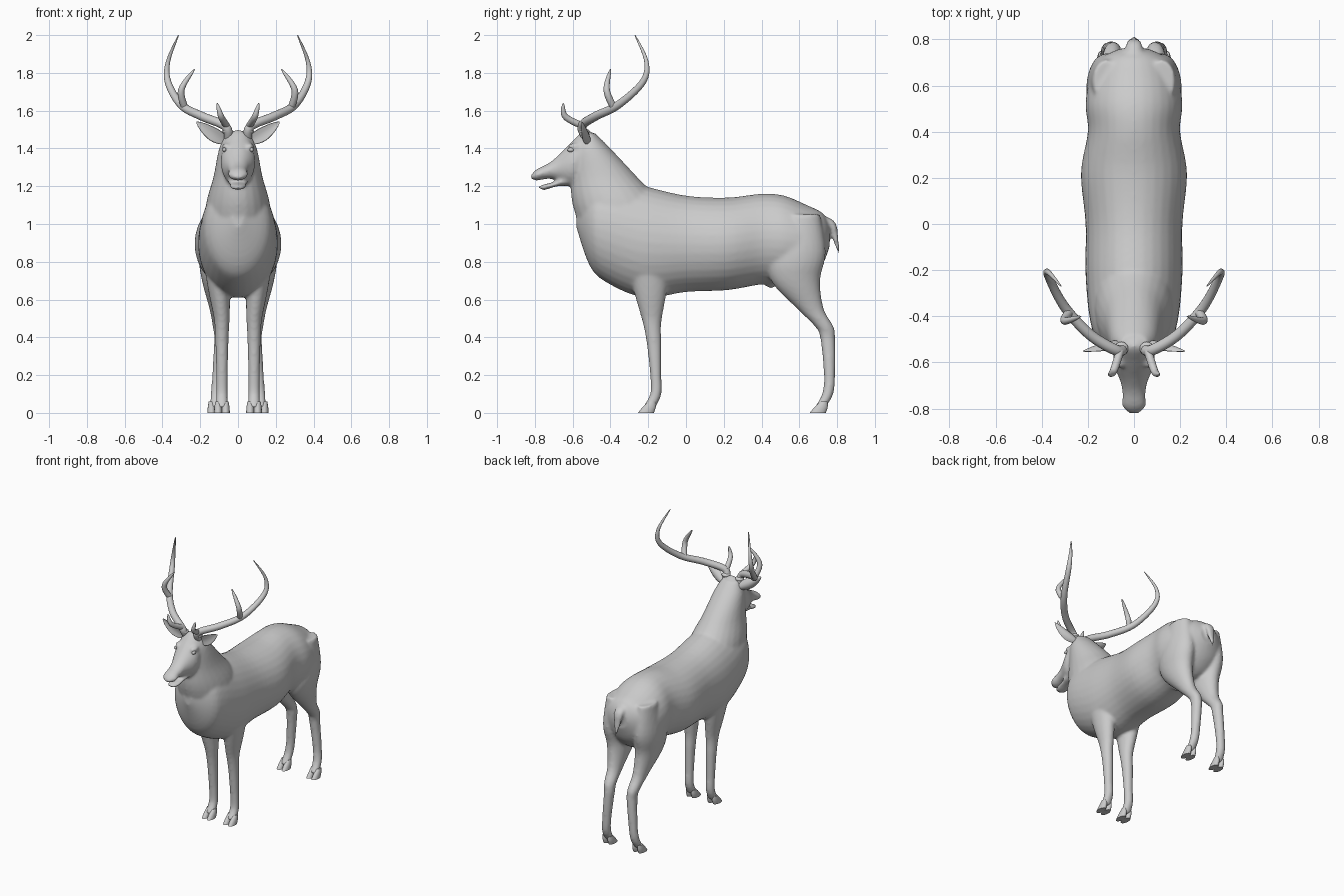
import bpy
import bmesh
from math import cos, sin, pi
from mathutils import Vector, Matrix

cube = bpy.data.objects.get("Cube")
if cube:
    bpy.data.objects.remove(cube, do_unlink=True)

GREY = (0.6, 0.6, 0.6, 1)
coat = bpy.data.materials.new("soft grey")
coat.use_nodes = True
coat.diffuse_color = GREY
for node in coat.node_tree.nodes:
    if node.type == 'BSDF_PRINCIPLED':
        node.inputs["Base Color"].default_value = GREY


def refine(rows, steps=5):
    """Catmull-Rom interpolation of any rows of numbers."""
    out = []
    last = len(rows) - 1
    for i in range(last):
        before, start = rows[max(i - 1, 0)], rows[i]
        end, after = rows[i + 1], rows[min(i + 2, last)]
        for k in range(steps):
            t = k / steps
            out.append([q + t / 2 * (r - p + t * (2 * p - 5 * q + 4 * r - s
                        + t * (3 * (q - r) + s - p)))
                        for p, q, r, s in zip(before, start, end, after)])
    return out + [list(rows[-1])]


def loft(bm, rings, sides=24, cup=0):
    """Skin elliptical rings, each a centre and two half-axes."""
    skins = []
    for centre, u, v in rings:
        ring = []
        for i in range(sides):
            angle = 2 * pi * i / sides
            offset = u * cos(angle) + v * (sin(angle) + cup * cos(angle) ** 2)
            ring.append(bm.verts.new(centre + offset))
        skins.append(ring)
    for low, high in zip(skins, skins[1:]):
        for i in range(sides):
            j = (i + 1) % sides
            bm.faces.new((low[i], low[j], high[j], high[i]))
    bm.faces.new(skins[0][::-1])
    bm.faces.new(skins[-1])


def along_y(bm, rows):
    """Rows of y, top, bottom, half width."""
    loft(bm, [(Vector((0, y, (top + low) / 2)), Vector((width, 0, 0)),
               Vector((0, 0, (top - low) / 2)))
              for y, top, low, width in refine(rows)], 32)


def along_z(bm, rows, centre_x):
    """Rows of z, front, back, half width; centre_x gives x at each height."""
    loft(bm, [(Vector((centre_x(z), (front + back) / 2, z)), Vector((width, 0, 0)),
               Vector((0, (back - front) / 2, 0)))
              for z, front, back, width in refine(rows)])


def tube(bm, path, radius, facing, flat=1, cup=0):
    """Sweep a section along a path; radius is a function of progress."""
    points = [Vector(p) for p in refine(path, 8)]
    last = len(points) - 1
    rings = []
    for i, point in enumerate(points):
        along = (points[min(i + 1, last)] - points[max(i - 1, 0)]).normalized()
        v = (Vector(facing) - along * along.dot(Vector(facing))).normalized()
        size = radius(i / last)
        rings.append((point, along.cross(v) * size, v * size * flat))
    loft(bm, rings, 16, cup)


def taper(thick):
    """Radius that stays full and then closes to a point."""
    return lambda t: thick * (1 - t ** 3) + 0.002


def ball(bm, place, size):
    bmesh.ops.create_uvsphere(bm, u_segments=20, v_segments=12, radius=1,
                              matrix=Matrix.Translation(place) @ Matrix.Diagonal((*size, 1)))


def finish(bm, name, mirrored=True):
    """Turn a bmesh into a smooth shaded object, mirrored across x if asked."""
    bmesh.ops.recalc_face_normals(bm, faces=bm.faces[:])
    mesh = bpy.data.meshes.new(name)
    bm.to_mesh(mesh)
    bm.free()
    mesh.materials.append(coat)
    obj = bpy.data.objects.new(name, mesh)
    bpy.context.collection.objects.link(obj)
    bpy.ops.object.select_all(action='DESELECT')
    obj.select_set(True)
    bpy.context.view_layer.objects.active = obj
    bpy.ops.object.shade_smooth_by_angle(angle=pi / 4)
    if mirrored:
        obj.modifiers.new("mirror", 'MIRROR').use_mirror_merge = False
    return obj


# Trunk, head and neck: overlapping lofts
body = bmesh.new()
torso = [(0.76, 1, 0.88, 0.06), (0.72, 1.06, 0.78, 0.14), (0.64, 1.1, 0.7, 0.19),
         (0.52, 1.15, 0.68, 0.21), (0.4, 1.16, 0.68, 0.2), (0.22, 1.14, 0.65, 0.23),
         (0, 1.15, 0.64, 0.21), (-0.22, 1.2, 0.61, 0.21), (-0.42, 1.24, 0.69, 0.19),
         (-0.51, 1.2, 0.78, 0.15), (-0.58, 1.08, 0.98, 0.03)]
head = [(-0.48, 1.46, 1.34, 0.06), (-0.53, 1.5, 1.26, 0.08), (-0.6, 1.44, 1.2, 0.09),
        (-0.68, 1.36, 1.23, 0.06), (-0.73, 1.32, 1.24, 0.05), (-0.79, 1.29, 1.23, 0.05),
        (-0.82, 1.26, 1.24, 0.02)]
jaw = [(-0.58, 1.3, 1.2, 0.06), (-0.68, 1.23, 1.2, 0.05), (-0.75, 1.21, 1.18, 0.04),
       (-0.78, 1.2, 1.19, 0.02)]
neck = [(0.9, -0.53, -0.1, 0.18), (1.1, -0.6, -0.13, 0.17), (1.25, -0.61, -0.26, 0.13),
        (1.4, -0.6, -0.4, 0.1), (1.48, -0.56, -0.48, 0.06)]
for part in (torso, head, jaw):
    along_y(body, part)
along_z(body, neck, lambda z: 0)
ball(body, (0, 0.45, 0.7), (0.03, 0.04, 0.04))

# Legs: height, front and back edge; the width follows the depth
front_leg = [(0.9, -0.33, -0.08), (0.66, -0.28, -0.1), (0.48, -0.23, -0.13),
             (0.38, -0.21, -0.13), (0.3, -0.2, -0.13), (0.2, -0.19, -0.13),
             (0.1, -0.19, -0.13), (0.03, -0.23, -0.16)]
hind_leg = [(1.05, 0.53, 0.71), (0.85, 0.44, 0.74), (0.7, 0.45, 0.71), (0.55, 0.59, 0.73),
            (0.46, 0.68, 0.78), (0.4, 0.71, 0.79), (0.2, 0.73, 0.79), (0.1, 0.72, 0.78),
            (0.03, 0.68, 0.74)]


def front_x(z):
    return 0.085 + 0.1 * max(0, z - 0.5)


def hind_x(z):
    return min(0.12, 0.09 + 0.08 * abs(z - 0.4))


for side in (1, -1):
    for leg, stance in ((front_leg, front_x), (hind_leg, hind_x)):
        rows = [(z, front, back, 0.017 + 0.23 * (back - front)) for z, front, back in leg]
        along_z(body, rows, lambda z: side * stance(z))
    # Brow ridge
    ball(body, (side * 0.06, -0.585, 1.41), (0.025, 0.04, 0.02))

# Tail
tube(body, [(0, 0.7, 1.03), (0, 0.77, 1), (0, 0.79, 0.93), (0, 0.81, 0.84)],
     taper(0.035), (0, 1, 0.2), 0.6)

# Fuse everything so far into one soft skin
body = finish(body, "body", False)
skin = body.modifiers.new("fuse", 'REMESH')
skin.mode = 'VOXEL'
skin.voxel_size = 0.01
skin.use_smooth_shade = True
relax = body.modifiers.new("relax", 'SMOOTH')
relax.factor = 0.5
relax.iterations = 7

# Antlers: main beam, middle tine, brow tine and base burr
antler = bmesh.new()
beam = [(0.05, -0.53, 1.46), (0.07, -0.55, 1.52), (0.19, -0.48, 1.57), (0.3, -0.36, 1.63),
        (0.37, -0.23, 1.75), (0.37, -0.21, 1.86), (0.315, -0.27, 2)]
middle_tine = [(0.28, -0.38, 1.61), (0.3, -0.42, 1.71), (0.23, -0.4, 1.82)]
brow_tine = [(0.06, -0.55, 1.52), (0.09, -0.64, 1.57), (0.11, -0.65, 1.64)]
for path, thick in ((beam, 0.022), (middle_tine, 0.017), (brow_tine, 0.016)):
    tube(antler, path, taper(thick), (1, -1, 0))
ball(antler, (0.055, -0.54, 1.49), (0.03, 0.03, 0.015))
finish(antler, "antlers")

# Ears: leaf shaped, cupped towards the front
ear = bmesh.new()
tube(ear, [(0.07, -0.51, 1.44), (0.14, -0.53, 1.48), (0.22, -0.55, 1.54)],
     lambda t: 0.037 * sin(pi * (0.15 + 0.83 * t)), (0.1, -1, 0.1), 0.35, 1.3)
finish(ear, "ears")

# Eyes
eye = bmesh.new()
ball(eye, (0.072, -0.61, 1.393), (0.011, 0.018, 0.012))
finish(eye, "eyes")

# Cloven hooves: two toes on every foot
for name, stance, shift in (("front_hooves", front_x, 0), ("hind_hooves", hind_x, 0.91)):
    hoof = bmesh.new()
    toe = [(0.06, -0.2, -0.16, 0.015), (0.03, -0.23, -0.16, 0.02), (0, -0.255, -0.17, 0.022)]
    rows = [(z, front + shift, back + shift, width) for z, front, back, width in toe]
    for spread in (-0.02, 0.02):
        along_z(hoof, rows, lambda z: stance(0) + spread)
    finish(hoof, name)
